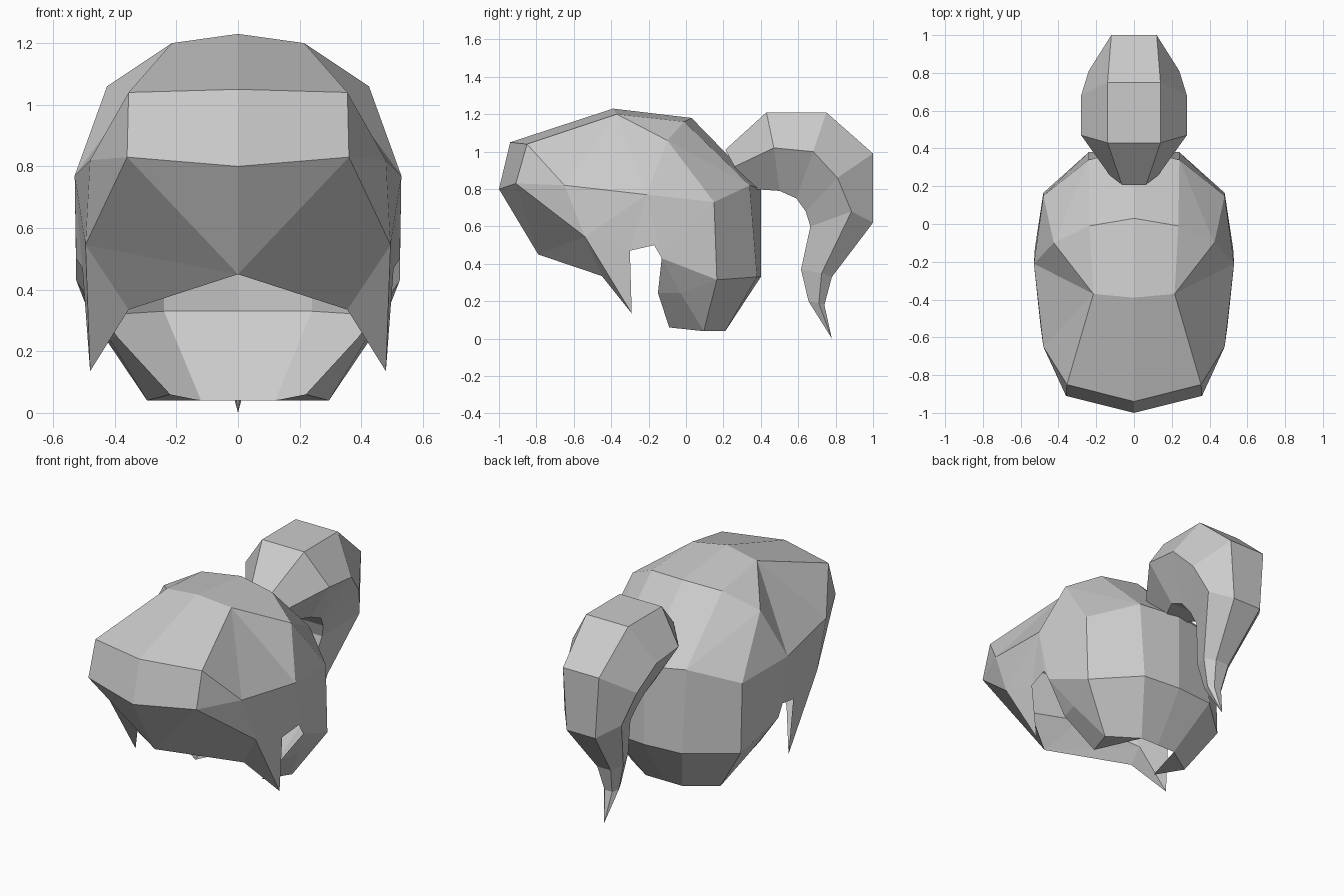
import bpy
import bmesh

cube = bpy.data.objects.get("Cube")
if cube:
    bpy.data.objects.remove(cube)

hair_grey = bpy.data.materials.new("hair_grey")
hair_grey.use_nodes = True
GREY = (0.6, 0.6, 0.6, 1)
hair_grey.diffuse_color = GREY
hair_grey.node_tree.nodes["Principled BSDF"].inputs["Base Color"].default_value = GREY


def mirrored_object(name, bm):
    """Finish a half mesh (x >= 0) as a flat shaded, mirrored object."""
    bmesh.ops.recalc_face_normals(bm, faces=bm.faces)
    mesh = bpy.data.meshes.new(name)
    bm.to_mesh(mesh)
    bm.free()
    mesh.materials.append(hair_grey)
    obj = bpy.data.objects.new(name, mesh)
    bpy.context.collection.objects.link(obj)
    mirror = obj.modifiers.new("mirror", 'MIRROR')
    mirror.use_clip = True


# Key points of the left half of the hair cap
points = dict(
    # centre line, from under the fringe over the crown to the nape
    fringe_under=(0, -.79, .45), fringe_front=(0, -1, .8), fringe_top=(0, -.94, 1.05),
    crown=(0, -.39, 1.23), crown_back=(0, .03, 1.18),
    back=(0, .4, .8), back_low=(0, .4, .33), nape=(0, .21, .04),
    # fringe corner and side lock
    corner=(.36, -.91, .83), corner_top=(.355, -.85, 1.04),
    lock_inner=(.355, -.45, .335), lock_outer=(.495, -.54, .545),
    lock_tip=(.48, -.29, .135), lock_back=(.505, -.3, .47),
    # side of the head
    crown_side=(.215, -.37, 1.2), crown_rear=(.235, -.01, 1.16),
    temple=(.48, -.65, .82), upper_side=(.425, -.1, 1.06), side=(.53, -.21, .77),
    ear_arch=(.525, -.17, .5), ear_back=(.525, -.13, .43),
    # back of the head
    rear_side=(.48, .15, .73), rear=(.24, .34, .82),
    rear_side_low=(.48, .165, .315), rear_low=(.24, .38, .33),
    hem_front=(.42, -.03, .245), hem=(.295, .095, .04), hem_back=(.12, .21, .04),
    # inner edge of the hem
    rim_front=(.39, -.15, .245), rim=(.22, -.09, .06),
)

panels = [
    # fringe and side lock
    "fringe_under fringe_front corner",
    "fringe_under corner lock_outer",
    "fringe_under lock_outer lock_inner",
    "lock_inner lock_outer lock_tip",
    "lock_outer lock_back lock_tip",
    "fringe_front fringe_top corner_top corner",
    # crown
    "fringe_top crown crown_side corner_top",
    "crown crown_back crown_rear crown_side",
    "crown_side crown_rear upper_side",
    "crown_side upper_side side",
    # sides
    "corner corner_top temple",
    "corner_top crown_side temple",
    "crown_side side temple",
    "corner temple lock_outer",
    "temple side lock_outer",
    "lock_outer side lock_back",
    "side ear_arch lock_back",
    "side ear_back ear_arch",
    "side rear_side ear_back",
    "upper_side rear_side side",
    # back
    "rear_side rear_side_low ear_back",
    "upper_side crown_rear rear",
    "upper_side rear rear_side",
    "crown_rear crown_back back rear",
    "rear_side rear rear_low rear_side_low",
    "rear back back_low rear_low",
    "rear_side_low rear_low hem_back hem",
    "rear_low back_low nape hem_back",
    "ear_back rear_side_low hem_front",
    "rear_side_low hem hem_front",
    # hem thickness
    "ear_back hem_front rim_front",
    "hem_front hem rim rim_front",
    "hem hem_back rim",
]

bm = bmesh.new()
verts = {key: bm.verts.new(co) for key, co in points.items()}
for panel in panels:
    bm.faces.new([verts[key] for key in panel.split()])
mirrored_object("hair_cap", bm)

# Ponytail rings: half width, then (y, z) of the upper, middle and lower edge
rings = [
    (.13, (.21, 1.01), (.26, .92), (.36, .8)),
    (.28, (.43, 1.21), (.47, 1.02), (.5, .79)),
    (.28, (.75, 1.21), (.68, 1), (.59, .75)),
    (.24, (1, .99), (.81, .86), (.64, .68)),
    (.19, (1, .62), (.885, .68), (.665, .6)),
    (.09, (.78, .33), (.725, .35), (.615, .37)),
    (.05, (.74, .18), (.71, .19), (.655, .2)),
]
bm = bmesh.new()
loops = []
for w, top, mid, low in rings:
    section = [(0, top), (w / 2, top), (w, mid), (w / 2, low), (0, low)]
    loops.append([bm.verts.new((x, *yz)) for x, yz in section])
for a, b in zip(loops, loops[1:]):
    for i in range(len(a) - 1):
        bm.faces.new((a[i], a[i + 1], b[i + 1], b[i]))
# Pointed end
tip = bm.verts.new((0, .78, 0))
last = loops[-1]
for i in range(len(last) - 1):
    bm.faces.new((last[i], last[i + 1], tip))
mirrored_object("ponytail", bm)
